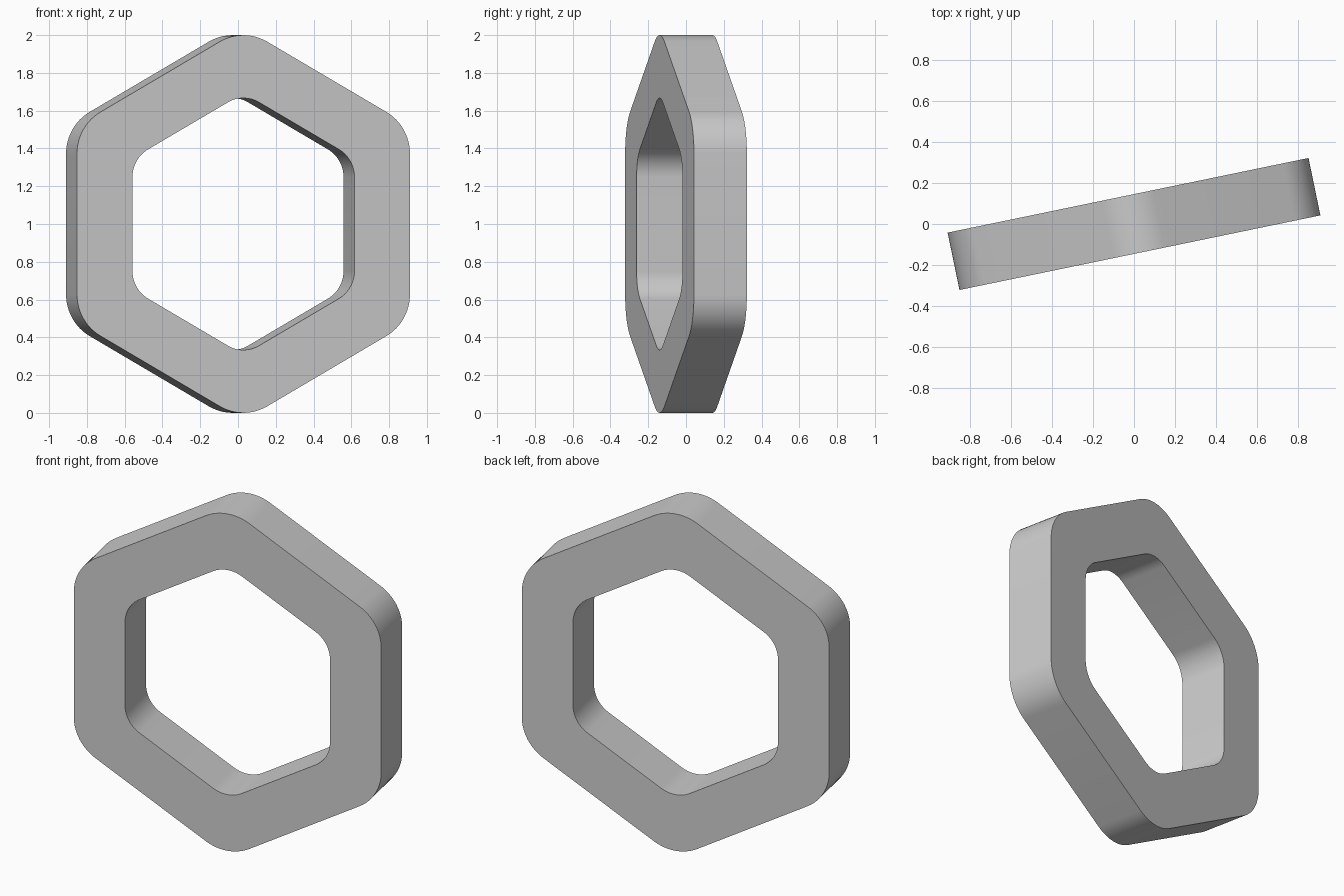
import bpy, bmesh
from math import sin, cos, pi, radians, sqrt

if "Cube" in bpy.data.objects:
    bpy.data.objects.remove(bpy.data.objects["Cube"])

APOTHEM, FILLET, THICK, TURN = 0.90, 0.255, 0.286, radians(11.68)
STEPS = 12  # segments per rounded corner


def rounded_hexagon(scale):
    """Pointy-top hexagon outline with rounded corners, in the xz plane."""
    a, r = APOTHEM * scale, FILLET * scale
    centre = (a - r) * 2 / sqrt(3)
    pts = []
    for k in range(6):
        mid = pi / 6 + k * pi / 3
        for i in range(STEPS + 1):
            t = mid - pi / 6 + (pi / 3) * i / STEPS
            pts.append((centre * cos(mid) + r * cos(t),
                        centre * sin(mid) + r * sin(t)))
    return pts


# Ring: four matching loops bridged into outer wall, inner wall and two faces
bm = bmesh.new()
half = THICK / 2
loops = [[bm.verts.new((x, y, z + 1)) for x, z in rounded_hexagon(s)]
         for s, y in ((1, -half), (1, half), (2 / 3, half), (2 / 3, -half))]
n = len(loops[0])
for j in range(4):
    p, q = loops[j], loops[(j + 1) % 4]
    for i in range(n):
        k = (i + 1) % n
        bm.faces.new((p[i], p[k], q[k], q[i]))
bmesh.ops.recalc_face_normals(bm, faces=bm.faces)

mesh = bpy.data.meshes.new("hexagon_ring")
bm.to_mesh(mesh)
bm.free()
ring = bpy.data.objects.new("hexagon_ring", mesh)
bpy.context.collection.objects.link(ring)
ring.rotation_euler.z = TURN

# Smooth rounded corners, crisp rims
bpy.context.view_layer.objects.active = ring
ring.select_set(True)
bpy.ops.object.shade_smooth_by_angle(angle=radians(30))
